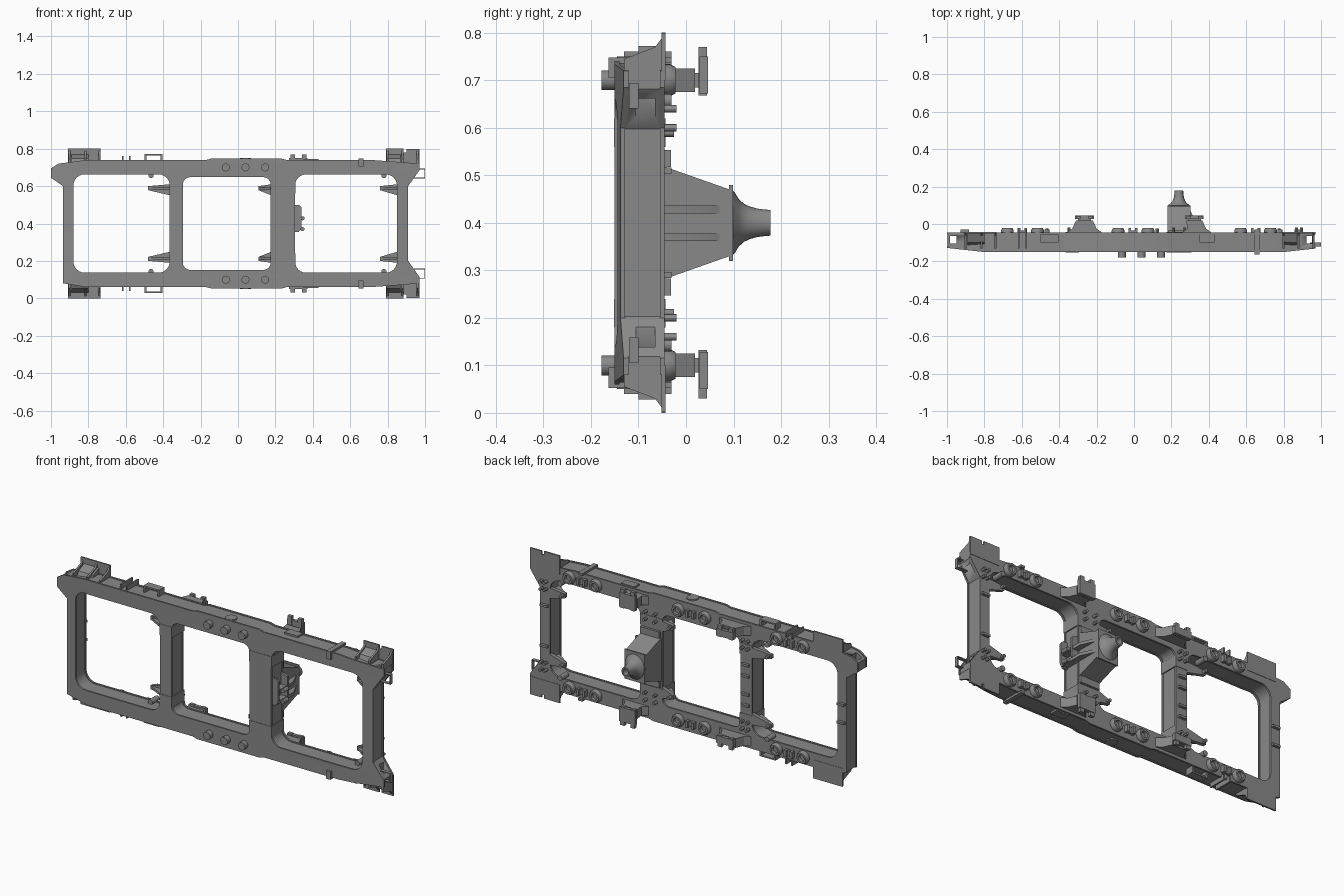
import bpy, bmesh, math
from mathutils import Matrix

if "Cube" in bpy.data.objects:
    bpy.data.objects.remove(bpy.data.objects["Cube"])

ZC = 0.4  # all z values below are relative to the frame's horizontal mid-plane
GREY = bpy.data.materials.new("dark_grey")
GREY.diffuse_color = (0.25, 0.25, 0.25, 1)
GREY.use_nodes = True
GREY.node_tree.nodes["Principled BSDF"].inputs["Base Color"].default_value = GREY.diffuse_color


def add(name, bm, mirror=False):
    bmesh.ops.recalc_face_normals(bm, faces=bm.faces)
    me = bpy.data.meshes.new(name)
    bm.to_mesh(me)
    me.materials.clear()
    me.materials.append(GREY)
    ob = bpy.data.objects.new(name, me)
    ob.location.z = ZC
    bpy.context.collection.objects.link(ob)
    if mirror:
        m = ob.modifiers.new("mirror", 'MIRROR')
        m.use_axis = (False, False, True)
        m.use_mirror_merge = False
    bpy.ops.object.select_all(action='DESELECT')
    ob.select_set(True)
    bpy.context.view_layer.objects.active = ob
    bpy.ops.object.shade_smooth_by_angle(angle=math.radians(30))
    return ob


def prism(bm, pts, axis, a, b):
    put = {'x': lambda p, t: (t, p[0], p[1]), 'y': lambda p, t: (p[0], t, p[1]),
           'z': lambda p, t: (p[0], p[1], t)}[axis]
    lo = [bm.verts.new(put(p, a)) for p in pts]
    hi = [bm.verts.new(put(p, b)) for p in pts]
    bm.faces.new(lo)
    bm.faces.new(hi)
    for i in range(len(pts)):
        j = (i + 1) % len(pts)
        bm.faces.new((lo[i], lo[j], hi[j], hi[i]))


def box(bm, x0, x1, y0, y1, z0, z1):
    prism(bm, [(x0, z0), (x1, z0), (x1, z1), (x0, z1)], 'y', y0, y1)


def lathe(bm, x, z, prof, n=24, sx=1.0):
    """Turned shape about an axis along y; prof holds (radius, y)."""
    rings = [[bm.verts.new((x + sx * r * math.cos(2 * math.pi * i / n), y,
                            z + r * math.sin(2 * math.pi * i / n))) for i in range(n)]
             for r, y in prof]
    for p, q in zip(rings, rings[1:]):
        for i in range(n):
            j = (i + 1) % n
            bm.faces.new((p[i], p[j], q[j], q[i]))
    bm.faces.new(rings[0])
    bm.faces.new(rings[-1])


def cyl(bm, x, z, r, y0, y1, n=16):
    lathe(bm, x, z, [(r, y0), (r, y1)], n)


def round_rect(x0, x1, h, r, n=6):
    out = []
    for k, (cx, cz) in enumerate([(x1 - r, h - r), (x0 + r, h - r), (x0 + r, r - h), (x1 - r, r - h)]):
        for i in range(n + 1):
            t = math.pi / 2 * (k + i / n)
            out.append((cx + r * math.cos(t), cz + r * math.sin(t)))
    return out


# main frame layers: front plate, inset box core, back plate
OUTER = [(-0.935, 0.20), (-1.0, 0.245), (-1.0, 0.295), (-0.96, 0.32), (-0.81, 0.34), (-0.17, 0.34),
         (-0.14, 0.348), (0.23, 0.348), (0.26, 0.34), (0.71, 0.34), (0.89, 0.327), (0.97, 0.32),
         (0.97, 0.285), (0.91, 0.20), (0.91, -0.20), (0.97, -0.285), (0.97, -0.32), (0.89, -0.327),
         (0.71, -0.34), (0.26, -0.34), (0.23, -0.348), (-0.14, -0.348), (-0.17, -0.34),
         (-0.81, -0.34), (-0.935, -0.32)]


def frame_layer(name, y0, y1, d):
    loops = [[(x * (1 - d), z * (1 - d / 0.34)) for x, z in OUTER],
             round_rect(-0.88 - d, -0.365 + d, 0.263 + d, 0.06),
             round_rect(-0.295 - d, 0.175 + d, 0.248 + d, 0.04),
             round_rect(0.305 - d, 0.85 + d, 0.263 + d, 0.06)]
    cu = bpy.data.curves.new(name, 'CURVE')
    cu.dimensions, cu.fill_mode, cu.extrude = '2D', 'BOTH', (y1 - y0) / 2
    for pts in loops:
        s = cu.splines.new('POLY')
        s.points.add(len(pts) - 1)
        for p, (x, z) in zip(s.points, pts):
            p.co = (x, z, 0, 1)
        s.use_cyclic_u = True
    tmp = bpy.data.objects.new(name + "_curve", cu)
    bpy.context.collection.objects.link(tmp)
    deps = bpy.context.evaluated_depsgraph_get()
    me = bpy.data.meshes.new_from_object(tmp.evaluated_get(deps))
    bpy.data.objects.remove(tmp)
    me.transform(Matrix.Translation((0, (y0 + y1) / 2, 0)) @ Matrix.Rotation(math.pi / 2, 4, 'X'))
    bm = bmesh.new()
    bm.from_mesh(me)
    bmesh.ops.remove_doubles(bm, verts=bm.verts, dist=1e-5)
    for x in (-0.8, 0.8):  # thinner towards both ends
        bmesh.ops.bisect_plane(bm, geom=bm.verts[:] + bm.edges[:] + bm.faces[:],
                               plane_co=(x, 0, 0), plane_no=(1, 0, 0))
    for v in bm.verts:
        if v.co.y < -0.1 and abs(v.co.x) > 0.8:
            v.co.y += (abs(v.co.x) - 0.8) * 0.11
    return add(name, bm)


frame_layer("frame_front_plate", -0.15, -0.14, 0)
core = frame_layer("frame_core", -0.1405, -0.0545, 0.004)
frame_layer("frame_back_plate", -0.055, -0.045, 0)

# square windows through the corner ears
bm = bmesh.new()
box(bm, -0.985, -0.949, -0.105, -0.065, -0.5, 0.5)
box(bm, 0.922, 0.952, -0.105, -0.065, -0.5, 0.5)
cut = add("window_cutter", bm)
cut.hide_render = True
cut.hide_set(True)
m = core.modifiers.new("windows", 'BOOLEAN')
m.object, m.operation, m.solver = cut, 'DIFFERENCE', 'EXACT'

# corner mounting plates with sloping ribs
bm = bmesh.new()
for x0, x1, h in [(-0.91, -0.735, 0.40), (0.79, 0.885, 0.40), (0.90, 0.97, 0.398)]:
    box(bm, x0, x1, -0.052, -0.043, 0.30, h)
box(bm, 0.88, 0.905, -0.052, -0.043, 0.30, 0.38)
for x in (-0.905, -0.82, -0.745, 0.795, 0.875, 0.955):
    prism(bm, [(-0.13, 0.31), (-0.05, 0.31), (-0.05, 0.39), (-0.065, 0.37), (-0.13, 0.345)], 'x', x, x + 0.01)
for x0, x1 in ((-0.89, -0.80), (0.80, 0.87)):
    prism(bm, [(-0.12, 0.31), (-0.05, 0.31), (-0.05, 0.37), (-0.10, 0.348)], 'x', x0, x1)
add("corner_mounts", bm, True)

# round pegs on the front
bm = bmesh.new()
for x in (-0.065, 0.04, 0.145):
    cyl(bm, x, 0.30, 0.021, -0.178, -0.148, 24)
add("front_pegs", bm, True)

# spring seats and the blocks between each pair
bm = bmesh.new()
for x in (-0.677, -0.516, -0.085, 0.075, 0.57, 0.73):
    lathe(bm, x, 0.30, [(0.034, -0.047), (0.034, -0.034), (0.028, -0.022), (0.018, -0.022), (0.018, -0.04)])
for x in (-0.597, -0.005, 0.65):
    for s in (-1, 1):
        box(bm, x + s * 0.018 - 0.007, x + s * 0.018 + 0.007, -0.047, -0.022, 0.282, 0.318)
    box(bm, x - 0.02, x + 0.02, -0.047, -0.035, 0.285, 0.315)
add("spring_seats", bm, True)

# tapered hanger arms and hooks
bm = bmesh.new()
for xb, length in ((-0.36, 0.12), (0.18, 0.07), (0.855, 0.095)):
    xt = xb - length
    prism(bm, [(xb, 0.21), (xt, 0.20), (xt, 0.178), (xb, 0.15)], 'y', -0.065, -0.045)
    prism(bm, [(xb, -0.13), (xb, -0.046), (xt, -0.046), (xt, -0.065)], 'z', 0.18, 0.192)
    cyl(bm, xt + 0.015, 0.19, 0.009, -0.07, -0.025, 12)
for x in (-0.465, 0.78):
    cyl(bm, x, 0.257, 0.014, -0.09, -0.03)
add("hanger_arms", bm, True)

# joint bands on the cross beams
bm = bmesh.new()
for x0, x1 in ((-0.367, -0.293), (0.173, 0.307)):
    box(bm, x0, x1, -0.152, -0.043, 0.16, 0.22)
add("cross_beam_bands", bm, True)

# bosses and tabs on the back of cross and end beams
bm = bmesh.new()
for xs in ((-0.347, -0.313), (0.21, 0.27), (0.87, 0.895)):
    for x in xs:
        for z in (0.20, 0.24):
            cyl(bm, x, z, 0.008, -0.046, -0.02, 12)
for x, z in ((-0.33, 0.05), (-0.33, 0.11), (-0.905, 0.05), (0.88, 0.11)):
    box(bm, x - 0.022, x + 0.022, -0.047, -0.03, z - 0.006, z + 0.006)
add("back_bosses", bm, True)

# tapered centre housing with flange feet
bm = bmesh.new()
prism(bm, [(-0.05, 0.12), (0.092, 0.07), (0.092, -0.07), (-0.05, -0.12)], 'x', 0.18, 0.302)
for s in (-1, 1):
    box(bm, 0.185, 0.30, -0.047, -0.032, s * 0.135 - 0.018, s * 0.135 + 0.018)
box(bm, 0.18, 0.302, 0.09, 0.099, -0.08, 0.08)
add("centre_housing", bm)

# flared spout
bm = bmesh.new()
lathe(bm, 0.24, 0, [(0.072, 0.095), (0.063, 0.103), (0.050, 0.111), (0.040, 0.122), (0.034, 0.135),
                    (0.030, 0.15), (0.028, 0.165), (0.027, 0.178), (0.018, 0.178), (0.018, 0.13)], 32, 0.86)
add("spout", bm)

# side bracket on the right cross beam
bm = bmesh.new()
prism(bm, [(0.30, 0.10), (0.328, 0.10), (0.34, 0.085), (0.34, -0.02), (0.325, -0.045), (0.30, -0.045)], 'y', -0.14, -0.128)
prism(bm, [(0.30, 0.10), (0.34, 0.085), (0.34, -0.02), (0.30, -0.045)], 'y', -0.06, -0.048)
for z in (-0.03, 0.028):
    prism(bm, [(0.30, -0.135), (0.335, -0.135), (0.335, 0.0), (0.30, 0.075)], 'z', z - 0.008, z + 0.008)
    cyl(bm, 0.345, z, 0.011, -0.11, -0.07, 12)
add("side_bracket", bm)

# rear supports with clamp caps
bm = bmesh.new()
for b0, b1, t0, t1, z1 in ((-0.36, -0.17, -0.31, -0.22, 0.33), (0.255, 0.415, 0.28, 0.365, 0.37)):
    prism(bm, [(b0, -0.046), (b1, -0.046), (b1 - 0.03, -0.025), (t1, 0.019), (t0, 0.019), (b0 + 0.03, -0.025)],
          'z', 0.275, 0.325)
    xc = (t0 + t1) / 2
    box(bm, xc - 0.035, xc + 0.035, 0.015, 0.03, 0.285, 0.315)
    box(bm, t0 - 0.006, t1 + 0.006, 0.028, 0.046, 0.272, z1 - 0.02)
    for x in (t0 + 0.012, t1 - 0.012):
        box(bm, x - 0.012, x + 0.012, 0.026, 0.044, 0.268, z1)
add("rear_supports", bm, True)

# strap loops and small fittings on the outer sides
bm = bmesh.new()
for x in (-0.495, -0.41):
    box(bm, x - 0.005, x + 0.005, -0.10, -0.055, 0.325, 0.37)
box(bm, -0.50, -0.405, -0.10, -0.055, 0.364, 0.372)
box(bm, 0.35, 0.43, -0.10, -0.055, 0.33, 0.346)
for x in (-0.615, -0.58):
    box(bm, x - 0.004, x + 0.004, -0.13, -0.03, 0.33, 0.36)
box(bm, 0.645, 0.67, -0.163, -0.147, 0.305, 0.345)
box(bm, 0.645, 0.67, -0.163, -0.03, 0.336, 0.348)
for z in (0.243, 0.292):
    box(bm, 0.94, 1.0, -0.12, -0.10, z - 0.002, z + 0.002)
box(bm, 0.996, 1.0, -0.12, -0.10, 0.241, 0.294)
add("side_fittings", bm, True)

# round plug on the outer face of each side beam
bm = bmesh.new()
bmesh.ops.create_cone(bm, cap_ends=True, segments=24, radius1=0.03, radius2=0.03, depth=0.02,
                      matrix=Matrix.Translation((0.04, -0.115, 0.34)))
add("side_plugs", bm, True)
